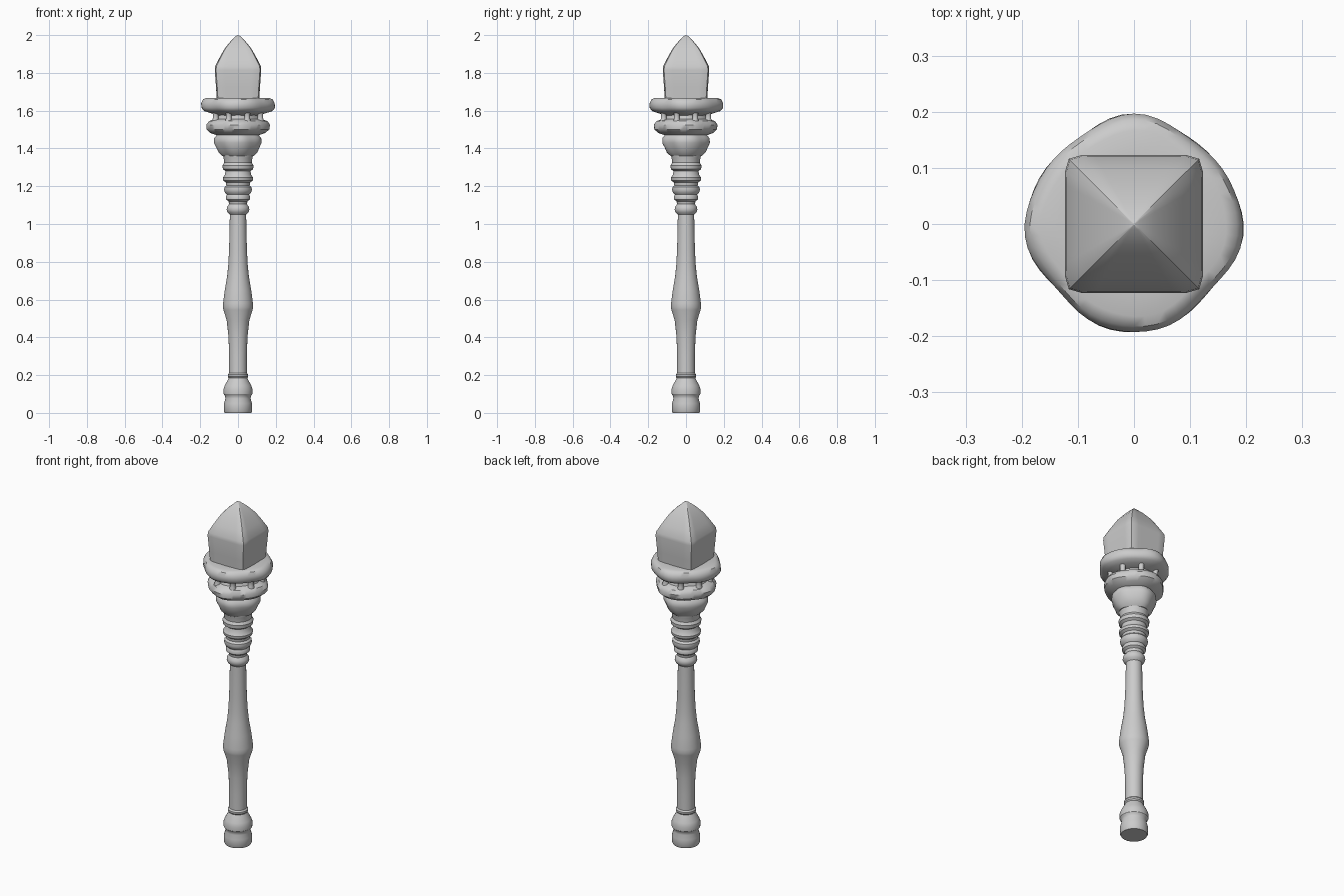
import bpy, bmesh, math


def loft(name, rows, section, sides, angle=35):
    """Stack closed rings; each row is (size, z), section(size, z, a) gives x, y."""
    bm = bmesh.new()
    rings = []
    for size, z in rows:
        ring = []
        for i in range(sides):
            x, y = section(size, z, 2 * math.pi * i / sides)
            ring.append(bm.verts.new((x, y, z)))
        rings.append(ring)
    for lo, hi in zip(rings, rings[1:]):
        for i in range(sides):
            j = (i + 1) % sides
            bm.faces.new((lo[i], lo[j], hi[j], hi[i]))
    bm.faces.new(rings[0][::-1])
    bm.faces.new(rings[-1])
    me = bpy.data.meshes.new(name)
    bm.to_mesh(me)
    bm.free()
    ob = bpy.data.objects.new(name, me)
    bpy.context.collection.objects.link(ob)
    bpy.ops.object.select_all(action='DESELECT')
    ob.select_set(True)
    bpy.context.view_layer.objects.active = ob
    bpy.ops.object.shade_smooth_by_angle(angle=math.radians(angle))
    return ob


def circle(r, z, a):
    return r * math.cos(a), r * math.sin(a)


def carved(r, z, a):
    # four soft lobes with slight hand-carved unevenness
    k = 1 + 0.035 * math.cos(4 * a) + 0.012 * math.sin(7 * a + 25 * z)
    return r * k * math.cos(a), r * k * math.sin(a)


def rounded_square(h, z, a):
    c, s = math.cos(a), math.sin(a)
    k = h / (abs(c) ** 12 + abs(s) ** 12) ** (1 / 12)
    return k * c, k * s


# foot with two mouldings
loft("foot", [(.070, 0), (.074, .008), (.074, .05), (.067, .075), (.068, .09),
              (.076, .10), (.077, .125), (.070, .145), (.054, .175),
              (.049, .185), (.054, .192), (.054, .202), (.047, .21)], circle, 40)

# slender handle swelling into a grip
loft("handle", [(.047, .20), (.047, .30), (.050, .40), (.060, .49), (.077, .545),
                (.080, .56), (.079, .58), (.070, .65), (.058, .72), (.051, .79),
                (.047, .87), (.044, 1.0), (.043, 1.07)], circle, 40)

# stacked neck rings
loft("neck", [(.043, 1.05), (.055, 1.062), (.060, 1.075), (.058, 1.09), (.047, 1.105),
              (.050, 1.12), (.063, 1.13), (.064, 1.145), (.058, 1.155), (.068, 1.165),
              (.074, 1.18), (.072, 1.195), (.062, 1.205), (.064, 1.22), (.078, 1.23),
              (.080, 1.245), (.070, 1.26), (.066, 1.28), (.080, 1.29), (.082, 1.31),
              (.073, 1.325), (.076, 1.35), (.084, 1.375), (.08, 1.40)], circle, 40)

# carved cup, lower collar and core
loft("lower_collar", [(.080, 1.36), (.100, 1.38), (.108, 1.40), (.122, 1.43),
                      (.120, 1.455), (.108, 1.47), (.140, 1.482), (.160, 1.50),
                      (.163, 1.525), (.150, 1.545), (.118, 1.555), (.110, 1.575),
                      (.115, 1.62)], carved, 56, 40)

# wide upper collar holding the crystal
loft("upper_collar", [(.108, 1.575), (.145, 1.588), (.175, 1.598), (.188, 1.615),
                      (.188, 1.64), (.178, 1.66), (.160, 1.668), (.10, 1.665)],
     carved, 56, 40)

# small struts bridging the two collars
for i in range(8):
    a = math.pi / 8 + i * math.pi / 4
    strut = loft("strut_%d" % (i + 1), [(.024, 1.53), (.015, 1.56), (.015, 1.58), (.024, 1.61)],
                 circle, 10, 50)
    strut.location = (.128 * math.cos(a), .128 * math.sin(a), 0)

# square crystal with a slightly bulging pyramid tip
loft("crystal", [(.112, 1.65), (.116, 1.72), (.123, 1.815), (.121, 1.835), (.098, 1.88),
                 (.070, 1.93), (.037, 1.97), (.010, 1.996), (.002, 2.0)], rounded_square, 48, 25)
